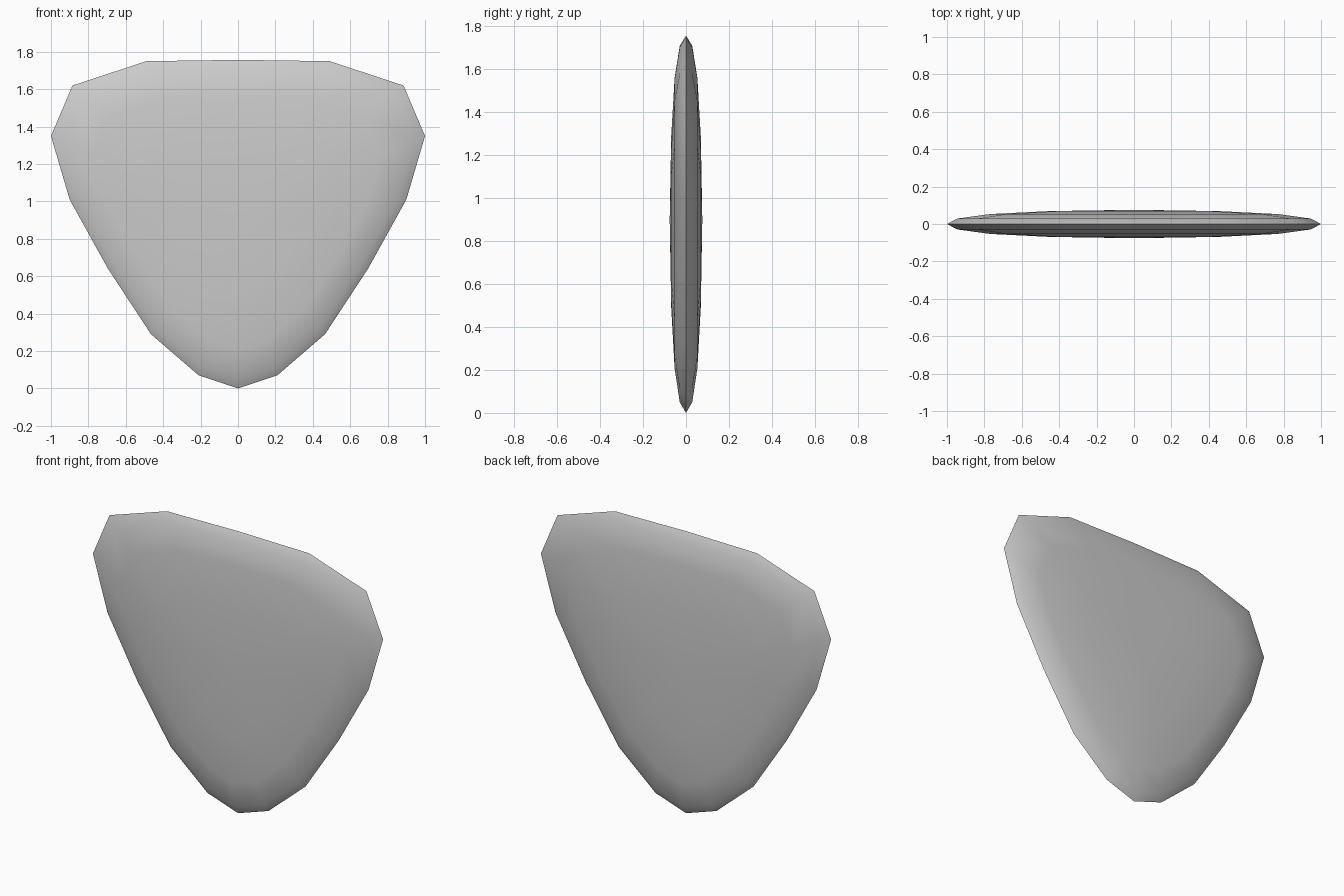
import bpy, bmesh, math

if "Cube" in bpy.data.objects:
    bpy.data.objects.remove(bpy.data.objects["Cube"])

# Right half of the outline (x, z), from bottom tip to top middle
half = [(0, 0), (0.21, 0.07), (0.465, 0.29), (0.695, 0.64), (0.90, 1.01),
        (1.0, 1.35), (0.885, 1.62), (0.49, 1.75), (0, 1.757)]
outline = half + [(-x, z) for x, z in reversed(half[1:-1])]
mid_z = 0.9

# Concentric rings: (scale towards the middle, half thickness)
rings = [(0.945, 0.029), (0.77, 0.053), (0.45, 0.069)]

bm = bmesh.new()


def add_ring(scale, y):
    return [bm.verts.new((x * scale, y, mid_z + (z - mid_z) * scale)) for x, z in outline]


# Domed face on each side of the shared rim
rim = add_ring(1, 0)
n = len(outline)
for side in (-1, 1):
    prev = rim
    for scale, depth in rings:
        ring = add_ring(scale, side * depth)
        for i in range(n):
            j = (i + 1) % n
            bm.faces.new((prev[i], prev[j], ring[j], ring[i]))
        prev = ring
    centre = bm.verts.new((0, side * 0.076, mid_z))
    for i in range(n):
        bm.faces.new((prev[i], prev[(i + 1) % n], centre))

bmesh.ops.recalc_face_normals(bm, faces=bm.faces)
mesh = bpy.data.meshes.new("pick_plate")
bm.to_mesh(mesh)
bm.free()
plate = bpy.data.objects.new("pick_plate", mesh)
bpy.context.collection.objects.link(plate)

# Smooth faces with a crisp rim
bpy.context.view_layer.objects.active = plate
plate.select_set(True)
bpy.ops.object.shade_smooth_by_angle(angle=math.radians(60))
